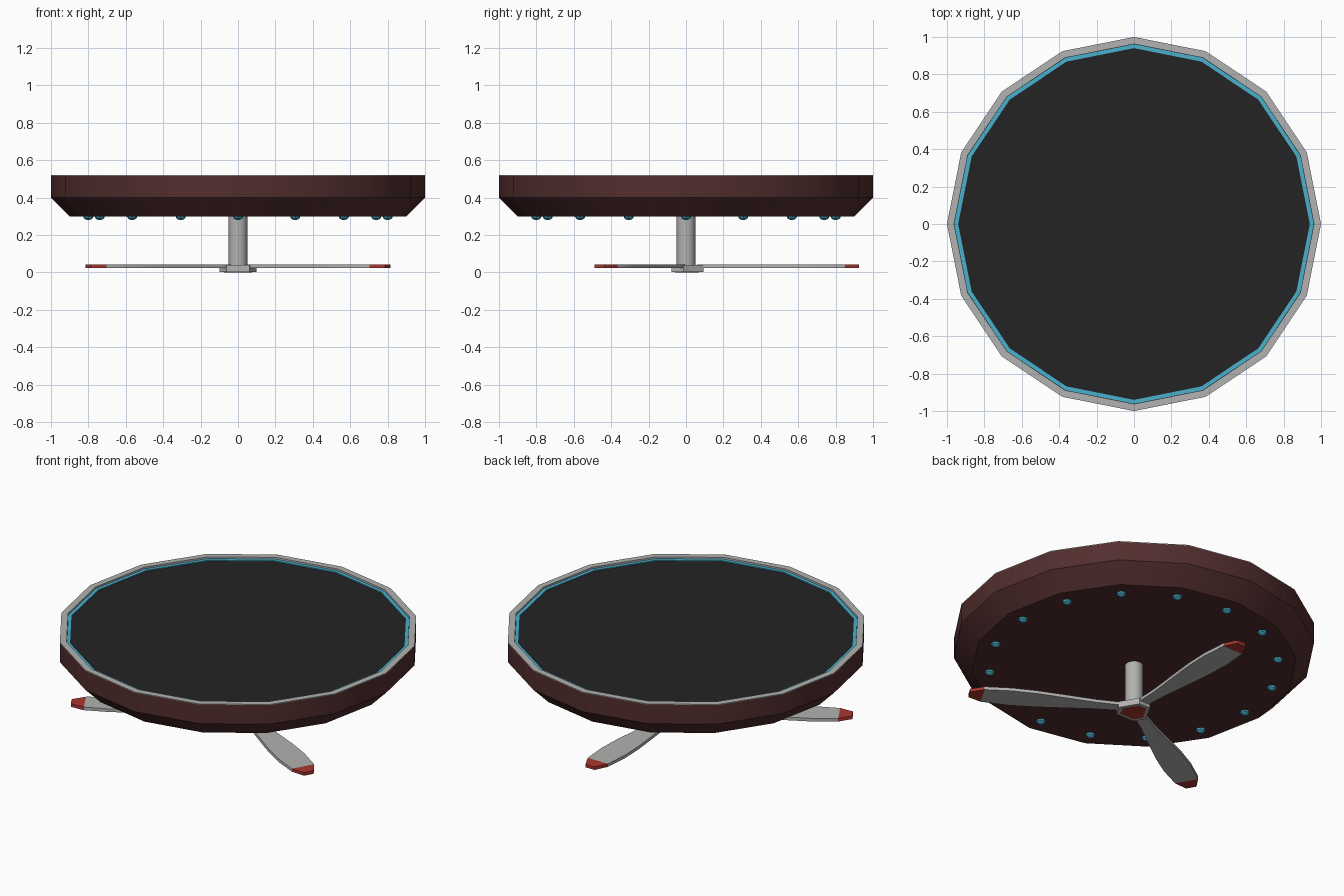
import bpy
import bmesh
from math import sin, cos, pi, radians
from mathutils import Matrix

if "Cube" in bpy.data.objects:
    bpy.data.objects.remove(bpy.data.objects["Cube"], do_unlink=True)


def material(name, rgb):
    m = bpy.data.materials.new(name)
    m.use_nodes = True
    m.diffuse_color = (*rgb, 1)
    m.node_tree.nodes["Principled BSDF"].inputs["Base Color"].default_value = (*rgb, 1)
    return m


MAROON = material("dark maroon", (0.085, 0.027, 0.027))
GREY = material("light grey", (0.44, 0.45, 0.44))
BLACK = material("charcoal", (0.0175, 0.0175, 0.0175))
CYAN = material("cyan light", (0.065, 0.44, 0.62))
RED = material("red paint", (0.40, 0.038, 0.03))


def finish(name, bm, mats, smooth=True):
    bmesh.ops.recalc_face_normals(bm, faces=bm.faces)
    mesh = bpy.data.meshes.new(name)
    bm.to_mesh(mesh)
    bm.free()
    for m in mats:
        mesh.materials.append(m)
    obj = bpy.data.objects.new(name, mesh)
    bpy.context.collection.objects.link(obj)
    if smooth:
        bpy.ops.object.select_all(action="DESELECT")
        obj.select_set(True)
        bpy.context.view_layer.objects.active = obj
        bpy.ops.object.shade_smooth_by_angle(angle=radians(30))
    return obj


def lathe(name, profile, mats, bands=None, sides=16, closed=False):
    """Spin (radius, height) points; cap the ends, or join them if closed."""
    bm = bmesh.new()
    rings = [[bm.verts.new((r * cos(2 * pi * i / sides), r * sin(2 * pi * i / sides), z))
              for i in range(sides)] for r, z in profile]
    pairs = list(zip(rings, rings[1:]))
    if closed:
        pairs.append((rings[-1], rings[0]))
    for k, (a, b) in enumerate(pairs):
        for i in range(sides):
            j = (i + 1) % sides
            f = bm.faces.new((a[i], a[j], b[j], b[i]))
            f.material_index = bands[k] if bands else 0
    if not closed:
        bm.faces.new(rings[0])
        top = bm.faces.new(rings[-1])
        top.material_index = len(mats) - 1
    return finish(name, bm, mats)


def prism(bm, outline, z0, z1):
    """Extrude a flat outline between two heights."""
    low = [bm.verts.new((x, y, z0)) for x, y in outline]
    high = [bm.verts.new((x, y, z1)) for x, y in outline]
    bm.faces.new(low)
    bm.faces.new(high)
    n = len(outline)
    for i in range(n):
        j = (i + 1) % n
        bm.faces.new((low[i], low[j], high[j], high[i]))


# Round platform: maroon hull, grey rim and inner wall, charcoal floor
lathe("platform",
      [(0.90, 0.30), (1.0, 0.40), (1.0, 0.516), (1.0, 0.52), (0.962, 0.52), (0.962, 0.504)],
      [MAROON, GREY, BLACK], bands=[0, 0, 1, 1, 1])

# Glowing strip around the floor
lathe("light_strip", [(0.961, 0.503), (0.961, 0.51), (0.94, 0.51), (0.94, 0.503)],
      [CYAN], closed=True)

# Lamps under the platform
bm = bmesh.new()
for i in range(16):
    a = 2 * pi * i / 16
    place = Matrix.Translation((0.8 * cos(a), 0.8 * sin(a), 0.302))
    bmesh.ops.create_uvsphere(bm, u_segments=8, v_segments=6, radius=0.028,
                              matrix=place @ Matrix.Diagonal((1, 1, 0.8, 1)))
finish("underside_lamps", bm, [CYAN])

# Shaft down to the propeller
lathe("shaft", [(0.05, 0.03), (0.05, 0.30)], [GREY])

# Six-sided hub, short sides facing the blades, with a red plate below
corners = [radians(blade + s) for blade in (90, 210, 330) for s in (-22, 22)]
bm = bmesh.new()
prism(bm, [(0.1 * cos(a), 0.1 * sin(a)) for a in corners], 0.002, 0.04)
finish("hub", bm, [GREY], smooth=False)
bm = bmesh.new()
prism(bm, [(0.075 * cos(a), 0.075 * sin(a)) for a in corners], 0.0, 0.004)
finish("hub_plate", bm, [RED], smooth=False)

# Three flat blades with red tips, as (distance, half width) stations
stations = [(0.06, 0.03), (0.22, 0.037), (0.40, 0.058), (0.56, 0.075),
            (0.70, 0.08), (0.85, 0.068), (0.925, 0.03)]
for n in range(3):
    bm = bmesh.new()
    rows = [[bm.verts.new((side * w, d, z)) for side, z in
             ((-1, 0.023), (1, 0.023), (1, 0.042), (-1, 0.042))] for d, w in stations]
    for k, (a, b) in enumerate(zip(rows, rows[1:])):
        for i in range(4):
            j = (i + 1) % 4
            f = bm.faces.new((a[i], a[j], b[j], b[i]))
            f.material_index = int(k == len(rows) - 2)
    bm.faces.new(rows[0])
    bm.faces.new(rows[-1]).material_index = 1
    bmesh.ops.rotate(bm, verts=bm.verts, matrix=Matrix.Rotation(2 * pi * n / 3, 3, "Z"))
    finish("propeller_blade_" + str(n + 1), bm, [GREY, RED])
